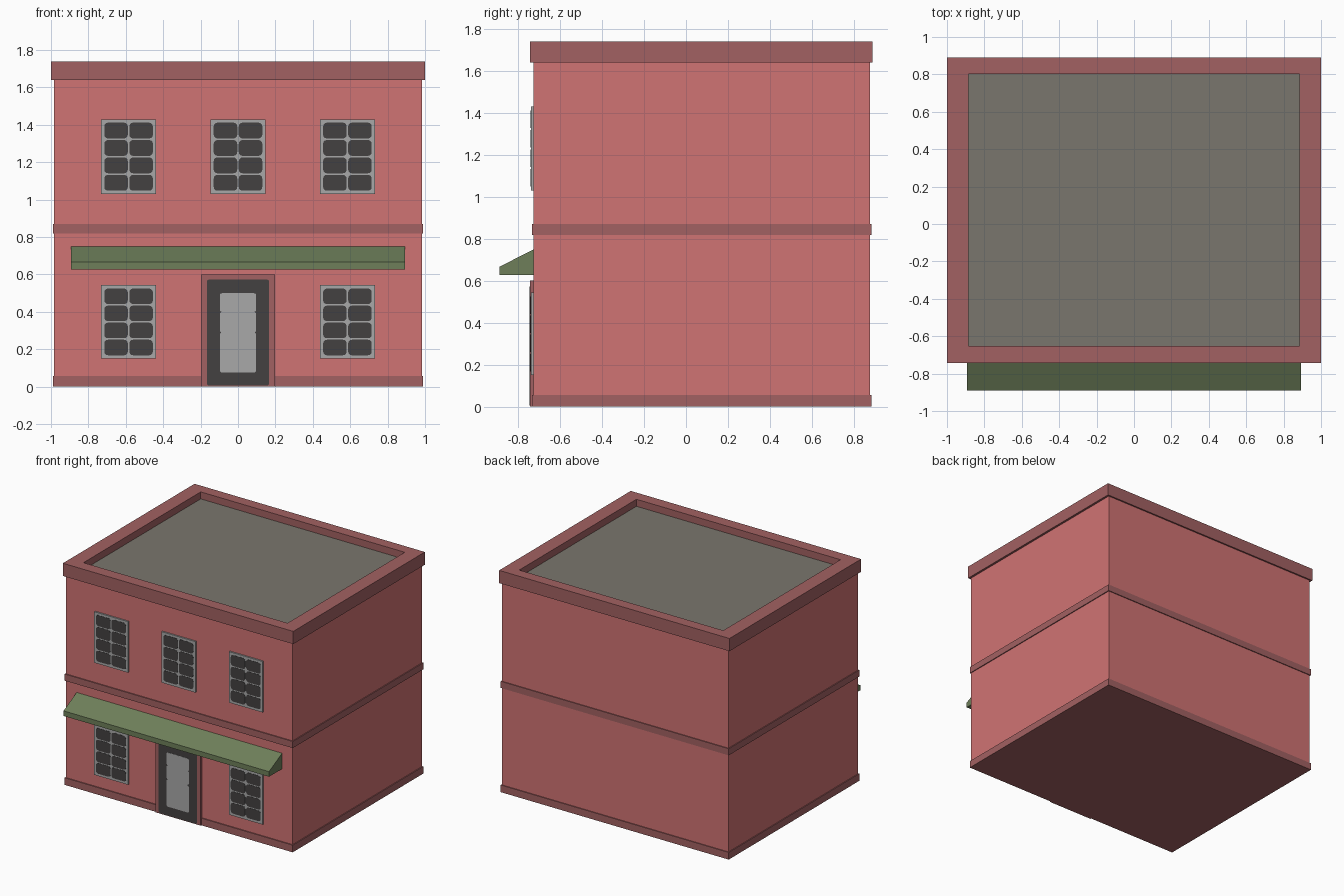
import bpy, bmesh, math

if "Cube" in bpy.data.objects:
    bpy.data.objects.remove(bpy.data.objects["Cube"])

def mat(name, r, g, b):
    lin = lambda c: ((c / 255 + 0.055) / 1.055) ** 2.4
    m = bpy.data.materials.new(name)
    m.diffuse_color = (lin(r), lin(g), lin(b), 1)
    m.use_nodes = True
    m.node_tree.nodes["Principled BSDF"].inputs["Base Color"].default_value = m.diffuse_color
    return m

WALL = mat("wall_red", 208, 115, 115)
TRIM = mat("trim_dark_red", 162, 97, 98)
ROOF = mat("roof_grey", 122, 118, 109)
GREEN = mat("awning_green", 110, 127, 90)
LIGHT = mat("light_grey", 168, 168, 168)
DARK = mat("dark_grey", 67, 65, 65)

def finish(name, bm, material):
    bmesh.ops.recalc_face_normals(bm, faces=bm.faces)
    me = bpy.data.meshes.new(name)
    bm.to_mesh(me)
    bm.free()
    me.materials.append(material)
    ob = bpy.data.objects.new(name, me)
    bpy.context.collection.objects.link(ob)
    return ob

def prism(name, pts, offset, material):
    """Extrude a closed 3D outline along an offset."""
    bm = bmesh.new()
    f = bm.faces.new([bm.verts.new(p) for p in pts])
    r = bmesh.ops.extrude_face_region(bm, geom=[f], use_keep_orig=True)
    vs = [v for v in r["geom"] if isinstance(v, bmesh.types.BMVert)]
    bmesh.ops.translate(bm, vec=offset, verts=vs)
    return finish(name, bm, material)

def box(name, x0, x1, y0, y1, z0, z1, material):
    pts = [(x0, y0, z0), (x1, y0, z0), (x1, y1, z0), (x0, y1, z0)]
    return prism(name, pts, (0, 0, z1 - z0), material)

def plate(name, x0, x1, z0, z1, y, depth, radius, material):
    """Thin upright plate with rounded corners; front face at y."""
    pts = []
    for i, (cx, cz) in enumerate([(x1 - radius, z1 - radius), (x0 + radius, z1 - radius),
                                  (x0 + radius, z0 + radius), (x1 - radius, z0 + radius)]):
        for k in range(4):
            a = math.pi / 2 * (i + k / 3)
            pts.append((cx + radius * math.cos(a), y, cz + radius * math.sin(a)))
    return prism(name, pts, (0, depth, 0), material)

# Main body and horizontal trims
FRONT, BACK = -0.727, 0.877
box("walls", -0.983, 0.983, FRONT, BACK, 0.002, 1.66, WALL)
box("base_trim", -0.99, 0.99, -0.735, 0.884, 0, 0.056, TRIM)
box("floor_band", -0.99, 0.99, -0.735, 0.884, 0.818, 0.87, TRIM)

# Parapet ring around the sunken roof
bm = bmesh.new()
def ring(x, y0, y1, z):
    return [bm.verts.new(p) for p in [(-x, y0, z), (x, y0, z), (x, y1, z), (-x, y1, z)]]
loops = [ring(1, -0.743, 0.889, 1.64), ring(1, -0.743, 0.889, 1.74),
         ring(0.886, -0.651, 0.803, 1.74), ring(0.886, -0.651, 0.803, 1.64)]
for i in range(4):
    a, b = loops[i], loops[(i + 1) % 4]
    for j in range(4):
        k = (j + 1) % 4
        bm.faces.new([a[j], a[k], b[k], b[j]])
finish("parapet", bm, TRIM)
box("roof", -0.89, 0.89, -0.655, 0.807, 1.65, 1.685, ROOF)

# Awning wedge over the ground floor
prism("awning", [(-0.892, -0.72, 0.626), (-0.892, -0.889, 0.626),
                 (-0.892, -0.889, 0.666), (-0.892, FRONT, 0.749), (-0.892, -0.72, 0.749)],
      (1.784, 0, 0), GREEN)

# Windows: light frame with two columns of four dark panes
def window(name, cx, z0, z1):
    box(name + "_frame", cx - 0.147, cx + 0.147, -0.739, -0.72, z0, z1, LIGHT)
    h = (z1 - z0 - 0.028) / 4
    for row in range(4):
        for side in (-1, 1):
            a, b = sorted((cx + side * 0.004, cx + side * 0.130))
            z = z0 + 0.014 + row * h
            plate(name + "_pane", a, b, z + 0.004, z + h - 0.004, -0.7405, 0.004, 0.02, DARK)

for x in (-0.585, 0, 0.585):
    window("upper_window", x, 1.03, 1.43)
for x in (-0.585, 0.585):
    window("lower_window", x, 0.15, 0.543)

# Door: surround, dark leaf, three-part light glass
box("door_surround", -0.197, 0.197, -0.744, -0.72, 0.001, 0.6, TRIM)
plate("door_leaf", -0.167, 0.167, 0.006, 0.573, -0.7455, 0.004, 0.012, DARK)
for z0, z1 in ((0.075, 0.29), (0.29, 0.40), (0.40, 0.5)):
    plate("door_glass", -0.097, 0.097, z0, z1, -0.747, 0.004, 0.012, LIGHT)
box("door_glass_core", -0.085, 0.085, -0.747, -0.743, 0.278, 0.412, LIGHT)
